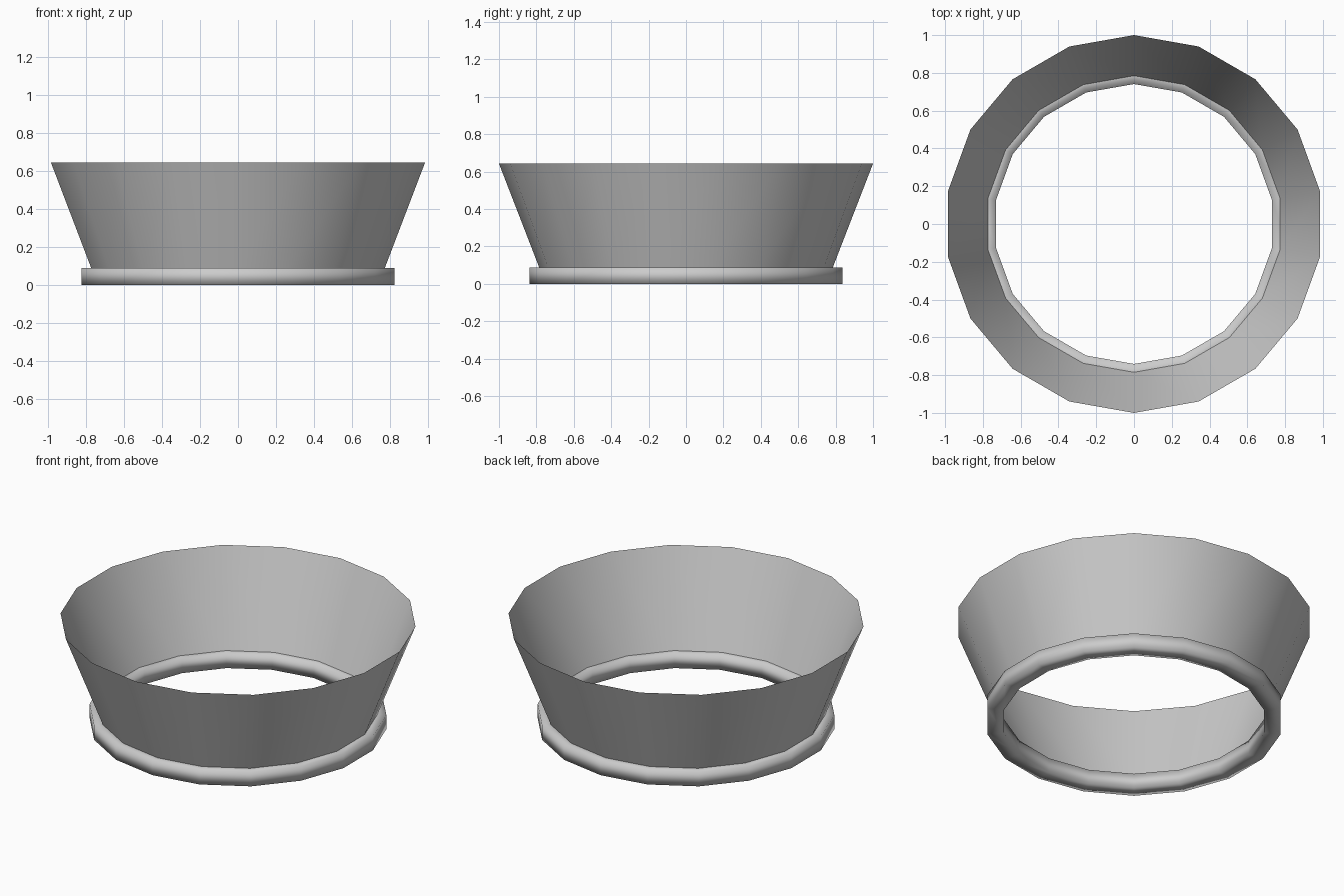
import bpy, bmesh
from math import sin, cos, pi

if "Cube" in bpy.data.objects:
    bpy.data.objects.remove(bpy.data.objects["Cube"])

SIDES = 18

def lathe(name, profile, closed=False):
    """Revolve (radius, z) points around z, with a corner on the y axis."""
    bm = bmesh.new()
    loops = [[bm.verts.new((r * sin(2 * pi * i / SIDES), r * cos(2 * pi * i / SIDES), z))
              for i in range(SIDES)] for r, z in profile]
    pairs = list(zip(loops, loops[1:]))
    if closed:
        pairs.append((loops[-1], loops[0]))
    for a, b in pairs:
        for i in range(SIDES):
            j = (i + 1) % SIDES
            # winding gives outward normals for profiles running upward outside
            bm.faces.new((a[j], a[i], b[i], b[j])).smooth = True
    mesh = bpy.data.meshes.new(name)
    bm.to_mesh(mesh)
    bm.free()
    obj = bpy.data.objects.new(name, mesh)
    bpy.context.collection.objects.link(obj)
    return obj

# Flared open wall
lathe("flared_wall", [(0.785, 0.088), (1.0, 0.643)])

# Square-section base ring, softly shaded
lathe("base_ring", [(0.836, 0.0), (0.836, 0.088), (0.741, 0.088), (0.741, 0.0)], closed=True)
